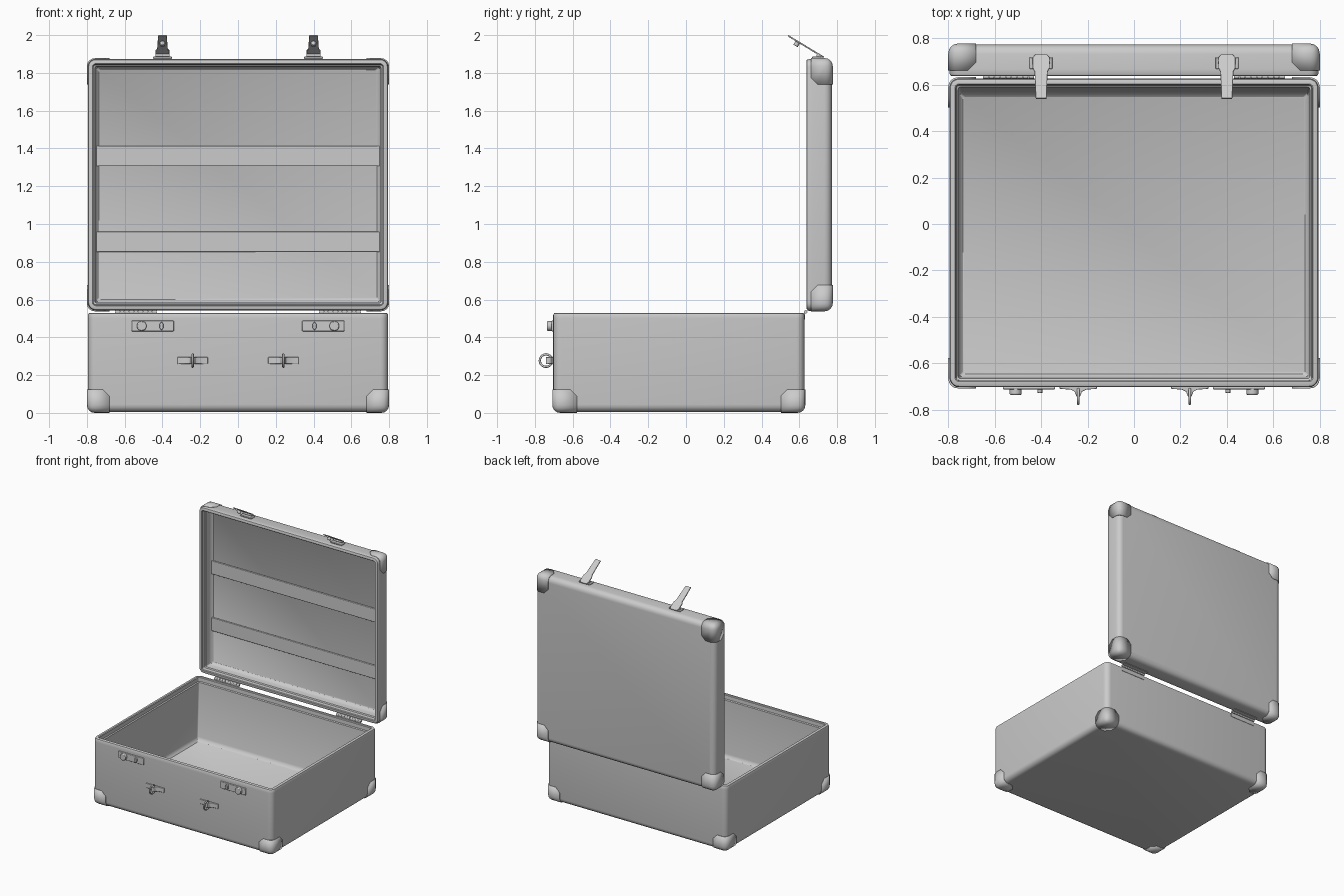
import bpy, bmesh
from math import pi, sin, cos, radians, atan2, hypot
from mathutils import Matrix, Vector

if "Cube" in bpy.data.objects:
    bpy.data.objects.remove(bpy.data.objects["Cube"])


def finish(bm, name, matrix=None, bevel=0):
    if matrix:
        bm.transform(matrix)
    bmesh.ops.recalc_face_normals(bm, faces=bm.faces)
    me = bpy.data.meshes.new(name)
    bm.to_mesh(me)
    bm.free()
    me.polygons.foreach_set("use_smooth", [True] * len(me.polygons))
    me.set_sharp_from_angle(angle=radians(35))
    ob = bpy.data.objects.new(name, me)
    bpy.context.collection.objects.link(ob)
    if bevel:
        m = ob.modifiers.new("bevel", 'BEVEL')
        m.width, m.segments, m.limit_method = bevel, 2, 'ANGLE'
    return ob


def box(name, c, size, bevel=0, rot=0):
    bm = bmesh.new()
    bmesh.ops.create_cube(bm, size=1)
    m = Matrix.Translation(c) @ Matrix.Rotation(rot, 4, 'X') @ Matrix.Diagonal((*size, 1))
    return finish(bm, name, m, bevel)


def cyl(name, c, r, depth, axis, bevel=0, stretch=1):
    bm = bmesh.new()
    bmesh.ops.create_cone(bm, cap_ends=True, segments=20, radius1=r, radius2=r, depth=depth)
    rot = Vector((0, 0, 1)).rotation_difference(Vector(axis)).to_matrix().to_4x4()
    m = Matrix.Translation(c) @ Matrix.Diagonal((1, 1, stretch, 1)) @ rot
    return finish(bm, name, m, bevel)


def prism(name, pts, depth, matrix, bevel=0):
    # outline in local xy, extruded symmetrically along local z
    bm = bmesh.new()
    f = bm.faces.new([bm.verts.new((x, y, -depth / 2)) for x, y in pts])
    ext = bmesh.ops.extrude_face_region(bm, geom=[f])["geom"]
    bmesh.ops.translate(bm, vec=(0, 0, depth), verts=[v for v in ext if isinstance(v, bmesh.types.BMVert)])
    return finish(bm, name, matrix, bevel)


def tray(name, w, d, h, matrix, back=0.0):
    # hollow shell lofted from rounded rectangles: outside, rim, inside
    R = 0.04
    rings = [(R * (1 - sin(i * pi / 8)), R * (1 - cos(i * pi / 8)), 0) for i in range(5)]
    rings += [(0, h - .03, 0), (0, h - .012, 0), (.004, h - .003, 0), (.011, h, 0), (.024, h, 0),
              (.029, h - .005, 0), (.030, h - .035, 0), (.038, h - .04, 0),
              (.041, .06, back * .8), (.045, .042, back * .9), (.058, .03, back)]
    bm = bmesh.new()
    loops = []
    for ins, z, b in rings:
        r = max(R + .002 - ins, .01)
        x, y0, y1 = w / 2 - ins - r, -d / 2 + ins + r, d / 2 - ins - r - b
        loop = []
        for q, (cx, cy) in enumerate(((x, y1), (-x, y1), (-x, y0), (x, y0))):
            for i in range(6):
                a = (q + i / 5) * pi / 2
                loop.append(bm.verts.new((cx + r * cos(a), cy + r * sin(a), z)))
        loops.append(loop)
    n = len(loops[0])
    for A, B in zip(loops, loops[1:]):
        for i in range(n):
            bm.faces.new((A[i], A[(i + 1) % n], B[(i + 1) % n], B[i]))
    bm.faces.new(loops[0])
    bm.faces.new(loops[-1])
    return finish(bm, name, matrix)


def corner_cap(name, c, half, signs, ext):
    # one corner of a rounded box, with its tab corners clipped
    bm = bmesh.new()
    bmesh.ops.create_cube(bm, size=2)
    bm.transform(Matrix.Diagonal((*half, 1)))
    bmesh.ops.bevel(bm, geom=bm.edges[:], offset=.042, segments=4, profile=.5, affect='EDGES')
    lim = Vector([s * (h - e) for s, h, e in zip(signs, half, ext)])
    cuts = [(lim, Vector([-signs[i] if k == i else 0 for k in range(3)])) for i in range(3)]
    for i, j in ((0, 1), (1, 2), (0, 2)):
        no = Vector((0, 0, 0))
        no[i], no[j] = -signs[i], -signs[j]
        cuts.append((lim - no * .018, no))
    for co, no in cuts:
        bmesh.ops.bisect_plane(bm, geom=bm.verts[:] + bm.edges[:] + bm.faces[:],
                               plane_co=co, plane_no=no, clear_outer=True)
    ob = finish(bm, name, Matrix.Translation(c))
    # keep normals pointing away from the box centre so thickness goes inward
    p = ob.data.polygons
    if sum((q.center - Vector(c)).dot(q.normal) for q in p) < 0:
        ob.data.flip_normals()
    m = ob.modifiers.new("thickness", 'SOLIDIFY')
    m.thickness, m.offset = .008, -1


# Case shells
tray("case_base", 1.59, 1.33, .525, Matrix.Translation((0, -.038, .005)), .022)
tray("case_lid", 1.59, 1.33, .135, Matrix.Translation((0, .772, 1.208)) @ Matrix.Rotation(pi / 2, 4, 'X'))

# Corner protectors on base bottom and on the outer face of the lid
for sx in (-1, 1):
    for s in (-1, 1):
        corner_cap("base_corner", (0, -.038, .27), (.8, .67, .27), (sx, s, -1), (.12, .13, .125))
        corner_cap("lid_corner", (0, .677, 1.208), (.8, .1, .67), (sx, 1, s), (.12, .115, .14))

# Straps across the lid lining
for z in (.905, 1.36):
    box("lid_strap", (0, .737, z), (1.51, .012, .108), .004)

tip, root = Vector((.54, 1.997)), Vector((.705, 1.897))
run = root - tip
ang = atan2(run.y, run.x)
for sx in (-1, 1):
    # Lid hasps: base plate, pivot, tilted tapered strap and button
    x = sx * .4
    box("hasp_plate", (x, .693, 1.88), (.1, .05, .012), .004)
    cyl("hasp_pivot", (x, .70, 1.892), .009, .075, (1, 0, 0))
    L = hypot(*run)
    outline = [(-.023, 0), (.023, 0), (.028, L * .7), (.037, L * .8), (.037, L + .012),
               (.025, L + .028), (-.025, L + .028), (-.037, L + .012), (-.037, L * .8), (-.028, L * .7)]
    tilt = Matrix.Translation((x, tip.x, tip.y)) @ Matrix.Rotation(ang, 4, 'X')
    prism("hasp_strap", outline, .008, tilt, .002)
    pos = tilt @ Vector((0, .062, -.014))
    cyl("hasp_button", pos, .013, .024, (0, -sin(ang), cos(ang)), .003)

    # Front lock plates with knob and staple
    box("lock_plate", (sx * .452, -.706, .46), (.225, .012, .056), .004)
    cyl("lock_knob", (sx * .51, -.72, .46), .026, .032, (0, 1, 0), .005)
    cyl("lock_staple", (sx * .405, -.716, .46), .011, .024, (0, 1, 0), .003, 1.9)

    # Handle brackets and rings
    half = [(.08, -.70), (.08, -.71), (.034, -.713), (.016, -.722), (.008, -.742)]
    outline = half + [(-a, b) for a, b in reversed(half)]
    prism("handle_bracket", outline, .036, Matrix.Translation((sx * .24, 0, .277)), .002)
    bpy.ops.mesh.primitive_torus_add(major_segments=28, minor_segments=8, major_radius=.033,
                                     minor_radius=.006, location=(sx * .24, -.741, .277),
                                     rotation=(0, pi / 2, 0))
    ring = bpy.context.object
    ring.name = "handle_ring"
    ring.data.polygons.foreach_set("use_smooth", [True] * len(ring.data.polygons))

    # Hinges: row of knuckles with two leaves
    for i in range(9):
        cyl("hinge_knuckle", (sx * .54 + (i - 4) * .0245, .634, .535), .0085, .022, (1, 0, 0))
    box("hinge_leaf_base", (sx * .54, .628, .515), (.22, .004, .04))
    box("hinge_leaf_lid", (sx * .54, .655, .541), (.22, .04, .004))
